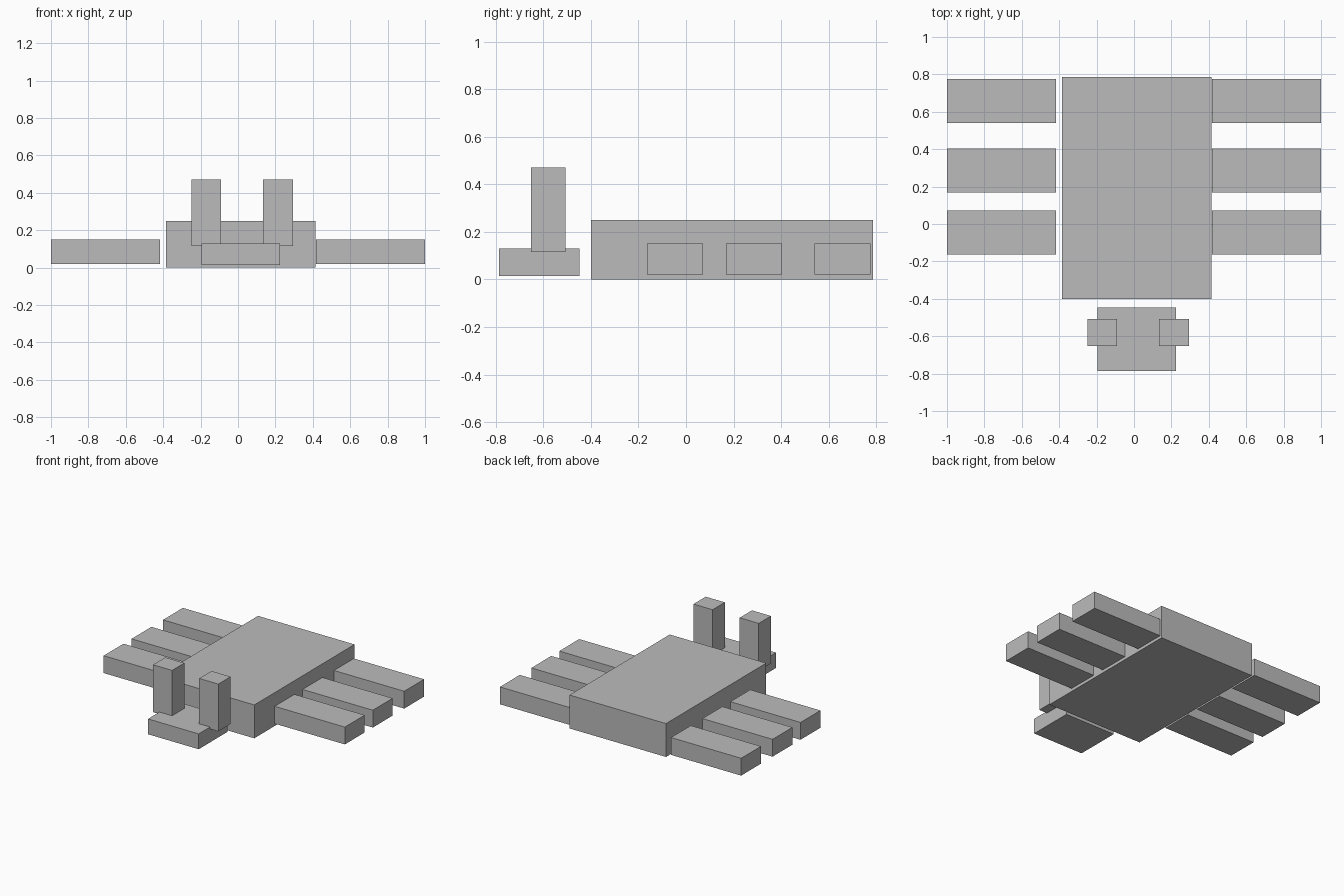
import bpy
from mathutils import Vector

if "Cube" in bpy.data.objects:
    bpy.data.objects.remove(bpy.data.objects["Cube"], do_unlink=True)

GREY = (0.5, 0.5, 0.5, 1.0)
grey = bpy.data.materials.new("plain_grey")
grey.use_nodes = True
grey.diffuse_color = GREY
for node in grey.node_tree.nodes:
    if node.type == "BSDF_PRINCIPLED":
        node.inputs["Base Color"].default_value = GREY


def block(name, low, high):
    """Flat-faced box spanning two opposite corners."""
    low, high = Vector(low), Vector(high)
    bpy.ops.mesh.primitive_cube_add(size=1, location=(low + high) / 2)
    obj = bpy.context.object
    obj.name = name
    obj.scale = high - low
    bpy.ops.object.transform_apply(location=False, rotation=False, scale=True)
    obj.data.materials.append(grey)
    return obj


# Body slab and low head
block("body", (-0.385, -0.40, 0), (0.415, 0.787, 0.25))
block("head", (-0.195, -0.787, 0.015), (0.225, -0.447, 0.13))

# Upright eye stalks sunk slightly into the head
for side, x in (("right", -0.248), ("left", 0.135)):
    block(side + "_eye_stalk", (x, -0.652, 0.115), (x + 0.158, -0.507, 0.47))

# Three pairs of flat legs
for place, y in (("front", -0.163), ("middle", 0.168), ("back", 0.54)):
    for side, x in (("right", -1.0), ("left", 0.418)):
        block(f"{place}_{side}_leg", (x, y, 0.02), (x + 0.582, y + 0.235, 0.15))
